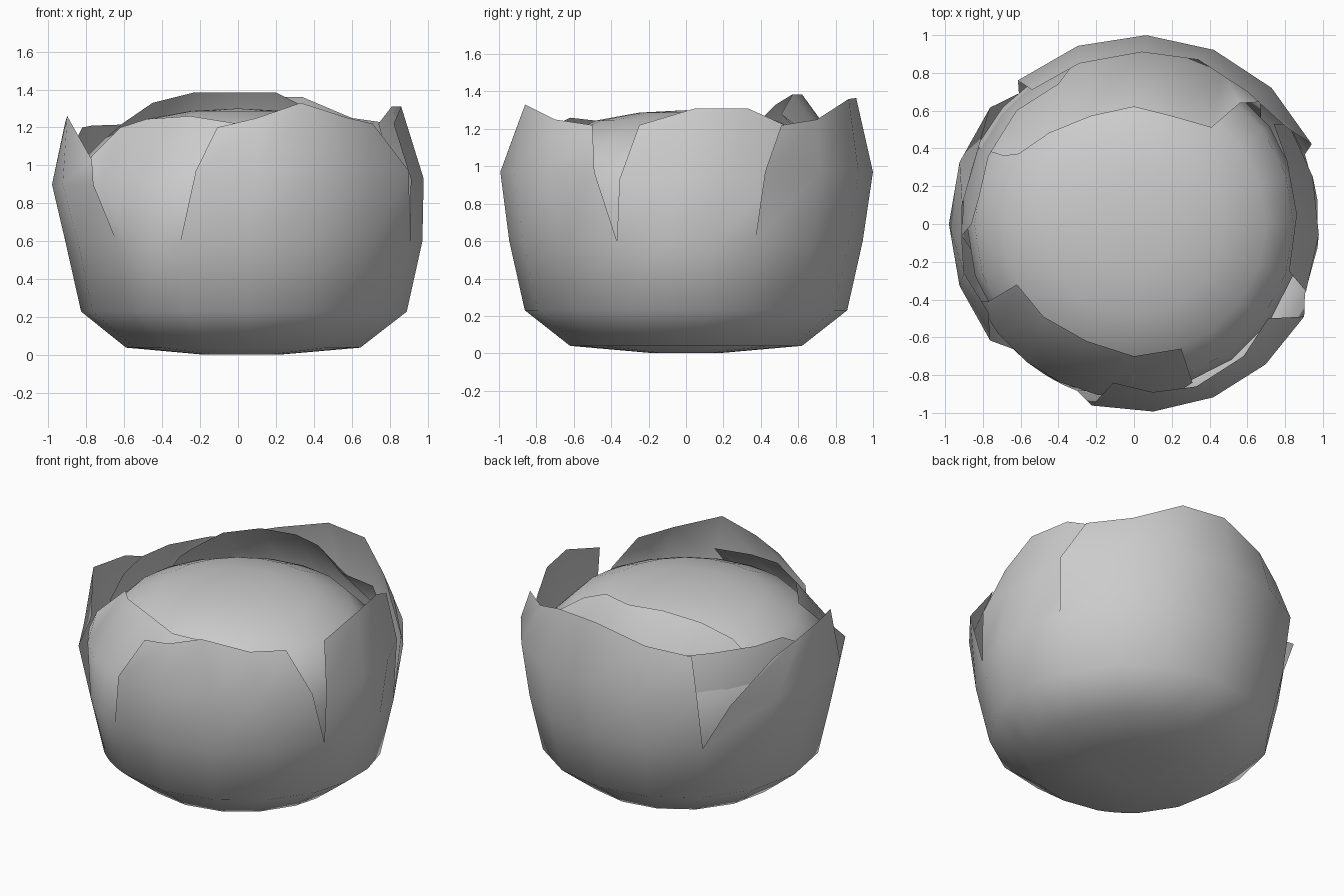
import bpy, math
from math import radians, cos, sin

if "Cube" in bpy.data.objects:
    bpy.data.objects.remove(bpy.data.objects["Cube"])

# Side profile (radius, height) shared by the leaves; the last entry is the belly row
PROFILE = [(0.2, 0.003), (0.62, 0.04), (0.862, 0.23), (0.945, 0.6), (1.0, 0.96)]


def polar(r, a, z, dx=0.0):
    return (r * cos(radians(a)) + dx, r * sin(radians(a)), z)


def make_object(name, verts, faces):
    mesh = bpy.data.meshes.new(name)
    mesh.from_pydata(verts, [], faces)
    mesh.update()
    ob = bpy.data.objects.new(name, mesh)
    bpy.context.collection.objects.link(ob)
    for p in mesh.polygons:
        p.use_smooth = True
    return ob


def spread(a0, a1, n):
    return [a0 + (a1 - a0) * i / (n - 1) for i in range(n)]


def strip_faces(low, high):
    return [(low[i], low[i + 1], high[i + 1], high[i]) for i in range(len(low) - 1)]


def inner_leaf(name, scale, low, high, rim):
    """Sheet rising from the base, ending in a free rim."""
    n = len(rim)
    verts = []
    for r, z in PROFILE:
        verts += [polar(r * scale, a, z) for a in spread(*(high if z > 0.9 else low), n)]
    verts += rim
    rows = [list(range(j * n, j * n + n)) for j in range(len(PROFILE) + 1)]
    faces = [f for lo, hi in zip(rows, rows[1:]) for f in strip_faces(lo, hi)]
    return make_object(name, verts, faces)


def leaf_cup(name, leaves):
    """One closed cup that splits into separate leaves above its shoulder ring."""
    angles = []
    for low, _, _, _, _, rim in leaves:
        angles += spread(*low, len(rim))[:-1]
    n = len(angles)
    verts = []
    for (r, z), dx in zip(PROFILE[:4], (0.02, 0.03, 0.035, 0.035)):
        verts += [polar(r, a, z, dx) for a in angles]
    rows = [[j * n + i % n for i in range(n + 1)] for j in range(4)]
    faces = [f for lo, hi in zip(rows, rows[1:]) for f in strip_faces(lo, hi)]
    faces.append(tuple(reversed(range(n))))
    start = 0
    for _, high, radius, z, dx, rim in leaves:
        k = len(rim)
        low_row = [3 * n + (start + i) % n for i in range(k)]
        high_row = list(range(len(verts), len(verts) + k))
        rim_row = [i + k for i in high_row]
        verts += [polar(radius, a, z, dx) for a in spread(*high, k)] + rim
        faces += strip_faces(low_row, high_row) + strip_faces(high_row, rim_row)
        start += k - 1
    return make_object(name, verts, faces)


def heart(name, profile, sides):
    """Closed round heart revolved from a profile."""
    verts = [(0, 0, profile[0][1]), (0, 0, profile[-1][1])]
    rows = []
    for r, z in profile[1:-1]:
        rows.append([len(verts) + i % sides for i in range(sides + 1)])
        verts += [polar(r, 360 * i / sides, z) for i in range(sides)]
    faces = [f for lo, hi in zip(rows, rows[1:]) for f in strip_faces(lo, hi)]
    for i in range(sides):
        faces.append((0, rows[0][i + 1], rows[0][i]))
        faces.append((rows[-1][i], rows[-1][i + 1], 1))
    return make_object(name, verts, faces)


# Round heart of the vegetable
heart("heart", [(0, 0.01), (0.2, 0.015), (0.57, 0.05), (0.79, 0.23), (0.87, 0.55), (0.885, 0.8),
                (0.845, 1.0), (0.7, 1.145), (0.48, 1.245), (0.25, 1.287), (0, 1.3)], 20)

# Inner leaves folded around the heart
inner_leaf("inner_back_leaf", 0.93, (40, 160), (44, 154),
           [(0.56, 0.64, 1.18), (0.41, 0.51, 1.28), (0.2, 0.57, 1.385), (0, 0.62, 1.385),
            (-0.23, 0.57, 1.385), (-0.45, 0.48, 1.33), (-0.61, 0.37, 1.22), (-0.69, 0.36, 1.15)])
inner_leaf("inner_left_leaf", 0.915, (112, 190), (112, 184),
           [(-0.34, 0.82, 1.1), (-0.4, 0.74, 1.18), (-0.62, 0.6, 1.215),
            (-0.77, 0.36, 1.21), (-0.82, 0.14, 1.2), (-0.86, 0.0, 1.12)])

# Outer leaves joined at the base: low angles, belly angles, radius, height, x shift, rim
leaf_cup("outer_leaves", [
    ((-111, -23), (-105, -29.5), 0.995, 0.97, 0.035,
     [(-0.11, -0.84, 1.2), (0.1, -0.89, 1.25), (0.33, -0.86, 1.33),
      (0.58, -0.7, 1.25), (0.71, -0.5, 1.22)]),
    ((-23, 23), (-22, 34), 0.95, 0.93, 0.03,
     [(0.82, -0.25, 1.22), (0.86, 0.05, 1.31), (0.81, 0.33, 1.31), (0.74, 0.53, 1.22)]),
    ((23, 133), (25, 130.5), 1.0, 0.97, 0.035,
     [(0.81, 0.51, 1.22), (0.6, 0.7, 1.25), (0.34, 0.87, 1.36), (0.04, 0.91, 1.365),
      (-0.29, 0.85, 1.27), (-0.54, 0.71, 1.21)]),
    ((133, 224.5), (141, 219), 0.98, 0.9, 0.0,
     [(-0.86, 0.29, 1.13), (-0.91, 0.1, 1.2), (-0.91, -0.1, 1.23),
      (-0.9, -0.26, 1.26), (-0.77, -0.47, 1.03)]),
    ((224.5, 249), (206, 284), 0.925, 0.92, 0.0,
     [(-0.77, -0.41, 1.05), (-0.62, -0.32, 1.2), (-0.48, -0.49, 1.245),
      (-0.25, -0.62, 1.26), (0, -0.7, 1.22), (0.25, -0.66, 1.21), (0.31, -0.84, 1.05)]),
])
